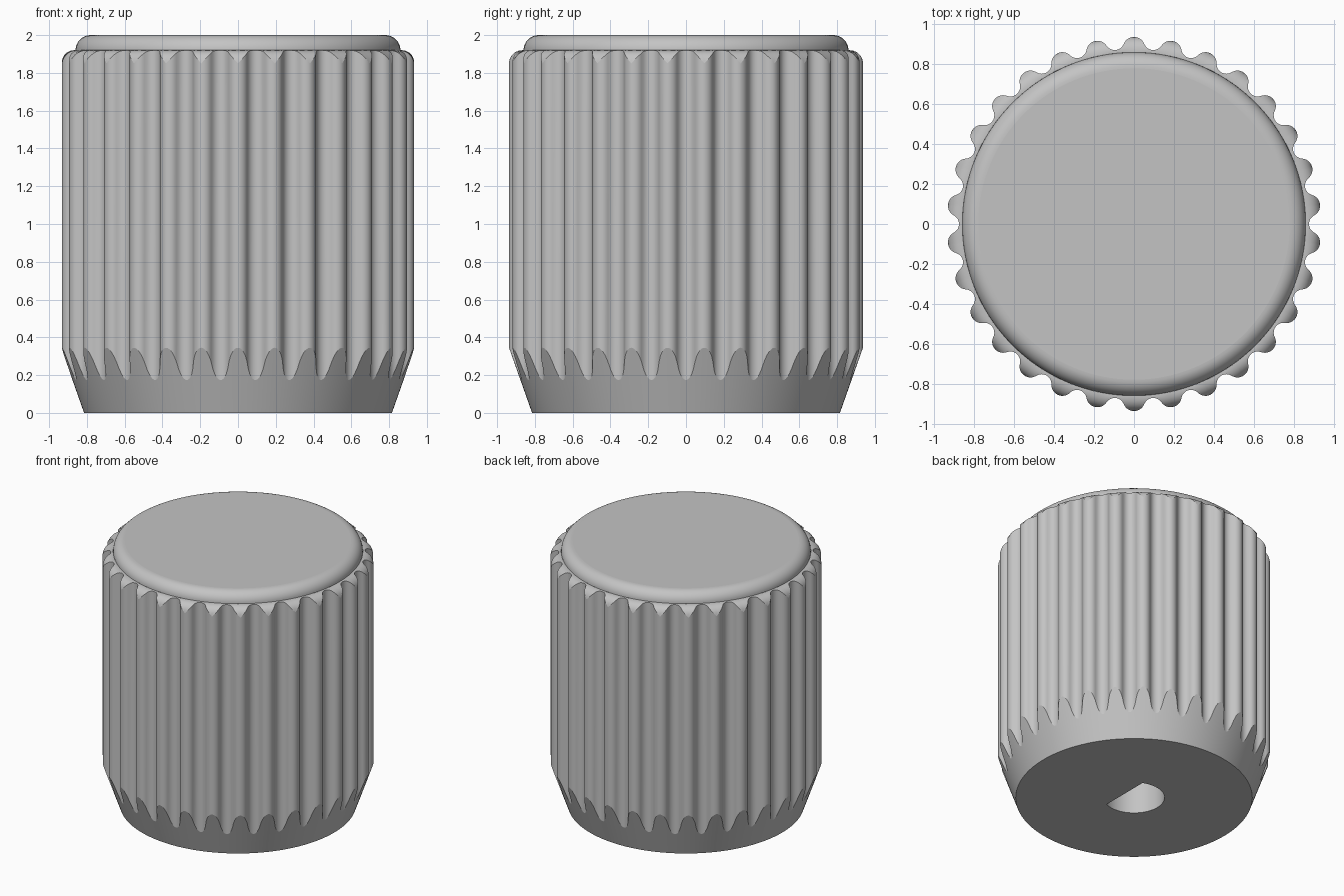
import bpy, bmesh, math

if "Cube" in bpy.data.objects:
    bpy.data.objects.remove(bpy.data.objects["Cube"])

RIDGES, PER_RIDGE = 30, 24
COLS = RIDGES * PER_RIDGE
BASE_R, CONE_TOP = 0.815, 0.345            # tapered foot
CREST, SHOULDER_Z, ROUND = 0.937, 1.92, 0.07
CAP_R, CAP_ROUND = 0.86, 0.08
BORE_R, BORE_FLAT, BORE_DEPTH = 0.21, 0.085, 1.3

grey = bpy.data.materials.new("light_grey")
grey.diffuse_color = (0.55, 0.55, 0.55, 1)
grey.use_nodes = True
grey.node_tree.nodes["Principled BSDF"].inputs["Base Color"].default_value = grey.diffuse_color


def flute_radius(i):
    """Scalloped outline: convex ridge arcs joined tangentially to concave valleys."""
    ridge, valley = 0.056, 0.0485
    half = 0.905 * math.pi / RIDGES
    k = i % PER_RIDGE
    t = half * 2 * min(k, PER_RIDGE - k) / PER_RIDGE
    c1 = CREST - ridge
    c2 = c1 + math.sqrt((ridge + valley) ** 2 - half ** 2)
    if t < half * ridge / (ridge + valley):
        return c1 + math.sqrt(ridge ** 2 - t ** 2)
    return c2 - math.sqrt(valley ** 2 - (half - t) ** 2)


def bore_radius(angle):
    """D-shaped shaft hole with its flat towards +x."""
    c = math.cos(angle)
    return min(BORE_R, BORE_FLAT / c) if c > 0.01 else BORE_R


def column(i):
    """Radius and height of one vertical strip, from the bore up to the shoulder."""
    f = flute_radius(i)
    b = bore_radius(math.pi / 2 + 2 * math.pi * i / COLS)
    cross = CONE_TOP * (f - BASE_R) / (CREST - BASE_R)
    pts = [(b, BORE_DEPTH), (b, 0), (BASE_R, 0),
           ((BASE_R + f) / 2, cross / 2), (f, cross)]
    inner = CREST - ROUND
    start = math.acos(min(1, (f - inner) / ROUND))
    for s in range(6):
        a = start + (math.pi / 2 - start) * s / 5
        pts.append((inner + ROUND * math.cos(a),
                    SHOULDER_Z - ROUND + ROUND * math.sin(a)))
    pts.append((CAP_R, SHOULDER_Z))
    return pts


def lathe(name, columns, close_first, close_last, sharp_rings=()):
    """Join vertical strips around z into one smooth mesh with chosen sharp rings."""
    bm = bmesh.new()
    n = len(columns)
    grid = []
    for i, col in enumerate(columns):
        a = math.pi / 2 + 2 * math.pi * i / n
        grid.append([bm.verts.new((r * math.cos(a), r * math.sin(a), z)) for r, z in col])
    for i in range(n):
        p, q = grid[i], grid[(i + 1) % n]
        for j in range(len(p) - 1):
            bm.faces.new((p[j], q[j], q[j + 1], p[j + 1]))
    if close_first:
        bm.faces.new([c[0] for c in grid])
    if close_last:
        bm.faces.new([c[-1] for c in grid])
    bmesh.ops.recalc_face_normals(bm, faces=bm.faces[:])
    for f in bm.faces:
        f.smooth = True
    for e in bm.edges:
        if len(e.link_faces) == 2 and e.calc_face_angle() > math.radians(35):
            e.smooth = False
    for i in range(n):
        for j in sharp_rings:
            bm.edges.get((grid[i][j], grid[(i + 1) % n][j])).smooth = False
    mesh = bpy.data.meshes.new(name)
    bm.to_mesh(mesh)
    bm.free()
    mesh.materials.append(grey)
    obj = bpy.data.objects.new(name, mesh)
    bpy.context.collection.objects.link(obj)
    return obj


# Fluted grip with tapered foot, rounded shoulder and D-shaped bore
lathe("fluted_grip", [column(i) for i in range(COLS)], True, False, (0, 1, 2, 4, 5))

# Raised round-edged cap on top
cap = [(CAP_R, SHOULDER_Z)]
for s in range(1, 11):
    a = math.pi / 2 * s / 10
    cap.append((CAP_R - CAP_ROUND + CAP_ROUND * math.cos(a),
                SHOULDER_Z + CAP_ROUND * math.sin(a)))
lathe("top_cap", [cap] * 128, False, True, (len(cap) - 1,))
